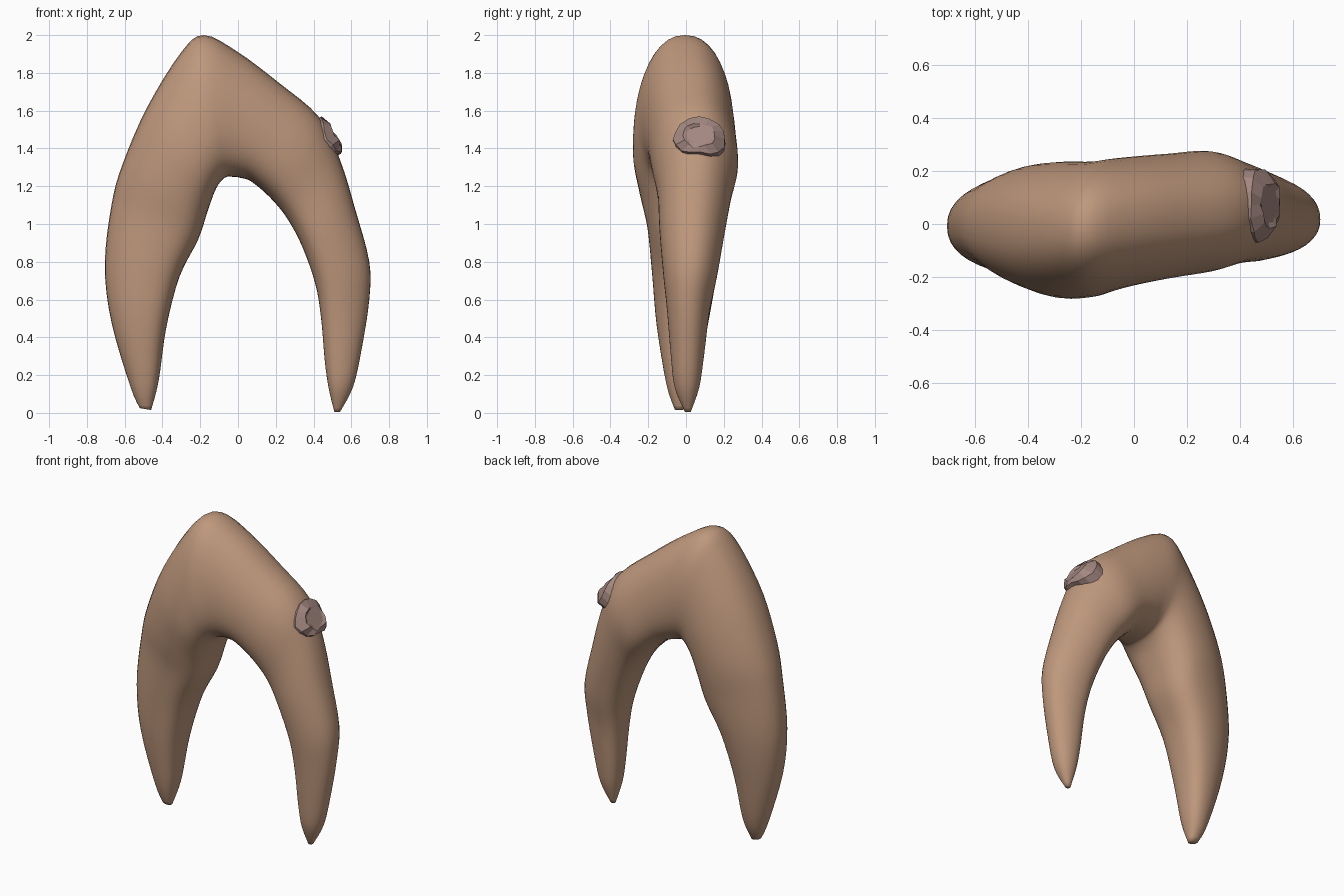
import bpy, bmesh, math, random
from mathutils import Vector

if "Cube" in bpy.data.objects:
    bpy.data.objects.remove(bpy.data.objects["Cube"])

random.seed(4)


def material(name, rgb):
    m = bpy.data.materials.new(name)
    m.diffuse_color = (*rgb, 1)
    m.use_nodes = True
    m.node_tree.nodes["Principled BSDF"].inputs["Base Color"].default_value = m.diffuse_color
    return m


tan = material("tan_skin", (0.52, 0.315, 0.205))
scar = material("torn_flesh", (0.37, 0.245, 0.22))


def finish(bm, name, mat, smooth):
    bmesh.ops.recalc_face_normals(bm, faces=bm.faces)
    me = bpy.data.meshes.new(name)
    bm.to_mesh(me)
    bm.free()
    me.materials.append(mat)
    for p in me.polygons:
        p.use_smooth = smooth
    ob = bpy.data.objects.new(name, me)
    bpy.context.collection.objects.link(ob)
    return ob


def loft(bm, rings):
    rows = [[bm.verts.new(p) for p in r] for r in rings]
    n = len(rows[0])
    for a, b in zip(rows, rows[1:]):
        for i in range(n):
            j = (i + 1) % n
            bm.faces.new((a[i], a[j], b[j], b[i]))
    return rows


def catmull(p0, p1, p2, p3, t):
    return [0.5 * (2 * b + (c - a) * t + (2 * a - 5 * b + 4 * c - d) * t * t
                   + (3 * b - a - 3 * c + d) * t ** 3)
            for a, b, c, d in zip(p0, p1, p2, p3)]


def power(v, e):
    return math.copysign(abs(v) ** e, v)


# Sections from left foot over the hip to right foot:
# outer x, outer z, inner x, inner z, front y, back y, inward skew
S = [
    (-.52, .025, -.46, .015, -.06, -.01, 0),
    (-.57, .14, -.42, .17, -.105, .055, .1),
    (-.67, .48, -.38, .45, -.155, .115, .2),
    (-.705, .78, -.31, .72, -.18, .165, .25),
    (-.67, 1.10, -.21, .92, -.205, .20, .25),
    (-.61, 1.32, -.16, 1.07, -.245, .225, .2),
    (-.48, 1.62, -.115, 1.19, -.28, .235, .2),
    (-.30, 1.91, -.07, 1.245, -.275, .235, .2),
    (-.18, 2.0, -.03, 1.25, -.255, .245, .2),
    (0, 1.91, .01, 1.245, -.23, .255, .2),
    (.22, 1.745, .07, 1.225, -.205, .265, .2),
    (.43, 1.565, .17, 1.14, -.18, .275, .2),
    (.54, 1.34, .26, 1.03, -.15, .24, .2),
    (.62, 1.08, .34, .88, -.14, .205, .2),
    (.695, .80, .41, .68, -.12, .165, .2),
    (.695, .60, .44, .50, -.10, .125, .2),
    (.655, .34, .46, .27, -.08, .095, .15),
    (.61, .14, .48, .13, -.06, .07, .1),
    (.54, .005, .51, .005, -.005, .025, 0),
]

# Both legs and hip as one lofted arch
N, STEPS = 40, 4
sections = []
for i in range(len(S) - 1):
    q = [S[max(0, min(len(S) - 1, i + k))] for k in (-1, 0, 1, 2)]
    sections += [catmull(*q, s / STEPS) for s in range(STEPS)]
sections.append(S[-1])

rings = []
for ox, oz, ix, iz, y0, y1, skew in sections:
    ring = []
    for k in range(N):
        a = 2 * math.pi * k / N
        c, s = power(math.cos(a), .95), power(math.sin(a), .87)
        u = c - skew * math.sin(a) ** 2   # fullest part sits nearer the inside
        ring.append(((ox + ix) / 2 + (ox - ix) / 2 * u,
                     (y0 + y1) / 2 + (y1 - y0) / 2 * s,
                     (oz + iz) / 2 + (oz - iz) / 2 * u))
    rings.append(ring)
bm = bmesh.new()
rows = loft(bm, rings)
bm.faces.new(rows[0])
bm.faces.new(rows[-1])
finish(bm, "legs_and_hip", tan, True)

# Ragged stump on the right shoulder of the arch
centre = Vector((.493, .072, 1.46))
out = Vector((.9, 0, .43)).normalized()
up = Vector((-.43, 0, .9)).normalized()
side = Vector((0, 1, 0))
M = 16
rings = []
# half width, half height, lift, jitter
for w, h, lift, jit in ((.14, .122, -.07, .004), (.138, .118, .010, .006),
                        (.085, .075, .026, .007), (.07, .055, .02, .003)):
    ring = []
    for k in range(M):
        a = 2 * math.pi * k / M
        c, s = math.cos(a), math.sin(a)
        j = lambda: random.uniform(-jit, jit)
        sag = -.03 * c * c if w > .1 else 0
        ring.append(centre + side * (w * c + j())
                    + up * (max(h * s, -.1) + j())
                    + out * (lift + sag - .006 * s + j()))
    rings.append(ring)
bm = bmesh.new()
rows = loft(bm, rings)
bm.faces.new(rows[0])
bm.faces.new(rows[-1])
finish(bm, "torn_stump", scar, False)
